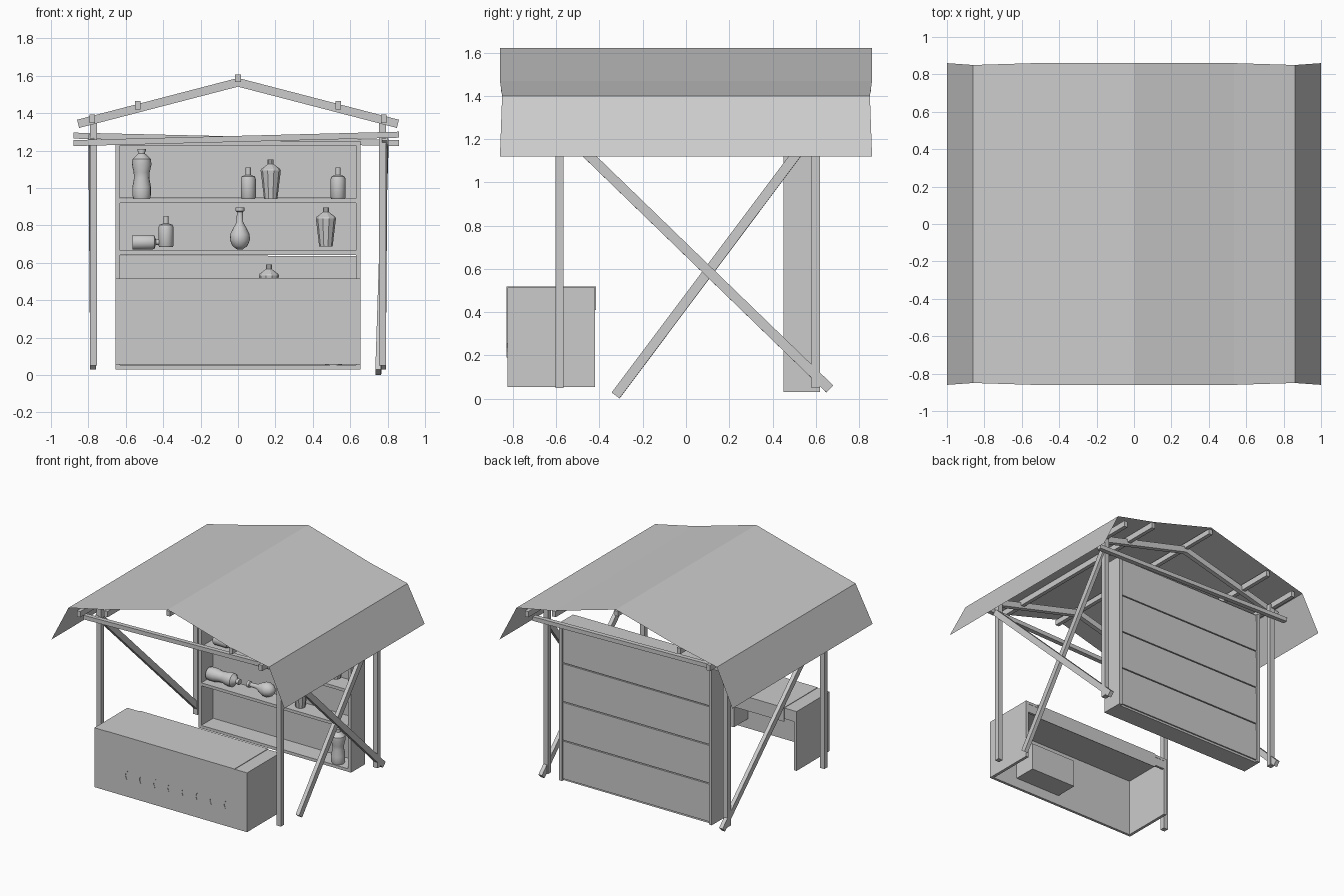
import bpy, math
from mathutils import Vector, Matrix


def mesh_obj(name, verts, faces):
    me = bpy.data.meshes.new(name)
    me.from_pydata(verts, [], faces)
    me.update()
    ob = bpy.data.objects.new(name, me)
    bpy.context.collection.objects.link(ob)
    return ob


CUBE = [(0, 1, 3, 2), (4, 6, 7, 5), (0, 4, 5, 1), (2, 3, 7, 6), (0, 2, 6, 4), (1, 5, 7, 3)]


def box(name, x0, x1, y0, y1, z0, z1):
    return mesh_obj(name, [(x, y, z) for x in (x0, x1) for y in (y0, y1) for z in (z0, z1)], CUBE)


def bar(name, a, b, w=0.04, h=0.04):
    """Rectangular timber running from a to b."""
    a, b = Vector(a), Vector(b)
    d = (b - a).normalized()
    up = Vector((0, 1, 0)) if abs(d.z) > 0.95 else Vector((0, 0, 1))
    s = d.cross(up).normalized()
    u = s.cross(d)
    vs = [p + s * i * w / 2 + u * j * h / 2 for p in (a, b) for i in (-1, 1) for j in (-1, 1)]
    return mesh_obj(name, vs, CUBE)


def lathe(name, profile, loc, sides=16, rot=(0, 0, 0), smooth=True):
    """Closed turned shape from (radius, height) pairs."""
    vs = [(r * math.cos(2 * math.pi * i / sides), r * math.sin(2 * math.pi * i / sides), z)
          for r, z in profile for i in range(sides)]
    fs = [(k * sides + i, k * sides + (i + 1) % sides, (k + 1) * sides + (i + 1) % sides, (k + 1) * sides + i)
          for k in range(len(profile) - 1) for i in range(sides)]
    fs += [tuple(reversed(range(sides))), tuple(range(len(vs) - sides, len(vs)))]
    ob = mesh_obj(name, vs, fs)
    ob.location, ob.rotation_euler = loc, rot
    if smooth:
        bpy.ops.object.select_all(action='DESELECT')
        ob.select_set(True)
        bpy.context.view_layer.objects.active = ob
        bpy.ops.object.shade_smooth_by_angle(angle=math.radians(40))
    return ob


# Canvas roof with hanging side flaps
roof = [(-1, 1.12), (-0.86, 1.40), (-0.535, 1.477), (0, 1.62), (0.535, 1.468), (0.86, 1.40), (1, 1.12)]
ends = [0.86, 0.85, 0.86, 0.86, 0.86, 0.85, 0.86]
mesh_obj("canvas_roof",
         [(x, s * e, z) for s in (-1, 1) for (x, z), e in zip(roof, ends)],
         [(i, i + 1, i + 8, i + 7) for i in range(6)])

# Purlins, posts and rafters
bar("ridge_purlin", (0, -0.855, 1.588), (0, 0.855, 1.588), 0.03, 0.04)
for s in (-1, 1):
    bar("middle_purlin", (s * 0.535, -0.855, 1.442), (s * 0.535, 0.855, 1.442), 0.03, 0.045)
    bar("eave_purlin", (s * 0.78, -0.84, 1.37), (s * 0.78, 0.84, 1.37), 0.03, 0.045)
    for y in (-0.585, 0.6):
        bar("post", (s * 0.772, y, 0.05), (s * 0.772, y, 1.38), 0.038, 0.038)
        bar("rafter", (0, y - 0.035, 1.565), (s * 0.855, y - 0.035, 1.343), 0.035, 0.045)

# Slightly crooked cross beams
bar("front_cross_beam", (-0.88, -0.62, 1.24), (0.86, -0.62, 1.285), 0.035, 0.032)
bar("back_cross_beam", (-0.88, 0.635, 1.28), (0.86, 0.635, 1.24), 0.035, 0.032)

# Diagonal side braces: one left, two right
bar("left_brace", (-0.775, 0.665, 0.045), (-0.785, -0.60, 1.27), 0.03, 0.045)
bar("right_brace_a", (0.775, 0.665, 0.045), (0.785, -0.60, 1.27), 0.03, 0.045)
bar("right_brace_b", (0.75, -0.325, 0.015), (0.79, 0.60, 1.25), 0.03, 0.045)

# Counter, open at the back and below
box("counter_top", -0.655, 0.655, -0.825, -0.42, 0.495, 0.515)
box("counter_front", -0.655, 0.655, -0.825, -0.805, 0.055, 0.495)
box("counter_apron", -0.635, 0.635, -0.44, -0.422, 0.43, 0.495)
box("counter_inner_box", 0.03, 0.42, -0.805, -0.63, 0.13, 0.34)
for s in (-1, 1):
    x0, x1 = sorted((s * 0.655, s * 0.633))
    box("counter_side", x0, x1, -0.805, -0.42, 0.055, 0.495)

# Table cloth with a scalloped front edge
edge = [(-0.55, 0.518), (-0.55, 0.255)]
for i in range(8):
    c = -0.4 + i * 0.121
    edge += [(c + dx, z) for dx, z in
             ((-0.035, 0.258), (-0.017, 0.235), (-0.014, 0.215), (-0.024, 0.19),
              (0.024, 0.19), (0.014, 0.215), (0.017, 0.235), (0.035, 0.258))]
edge += [(0.55, 0.255), (0.55, 0.518)]
cloth = mesh_obj("cloth_front", [(x, -0.829, z) for x, z in edge], [tuple(range(len(edge)))])
mod = cloth.modifiers.new("thickness", 'SOLIDIFY')
mod.thickness = 0.003
box("cloth_top", -0.55, 0.55, -0.829, -0.416, 0.515, 0.519)
box("cloth_back", -0.55, 0.55, -0.42, -0.416, 0.41, 0.515)

# Shelf unit
for s in (-1, 1):
    x0, x1 = sorted((s * 0.655, s * 0.63))
    box("shelf_side", x0, x1, 0.45, 0.62, 0.03, 1.25)
for z in (0.03, 0.36, 0.642, 0.92, 1.228):
    box("shelf_board", -0.63, 0.63, 0.45, 0.6, z, z + 0.023)
for i in range(4):
    z = 0.045 + i * 0.3
    bar("back_plank", (-0.63, 0.603, z + 0.148), (0.63, 0.603, z + 0.146), 0.015, 0.292)

# Bottles
WAVY = [(0.045, 0), (0.05, 0.02), (0.05, 0.06), (0.041, 0.11), (0.043, 0.14), (0.052, 0.18),
        (0.05, 0.21), (0.024, 0.235), (0.018, 0.24), (0.018, 0.25), (0.022, 0.25), (0.022, 0.265)]
SMALL = [(0.036, 0), (0.04, 0.006), (0.04, 0.105), (0.035, 0.118), (0.014, 0.126), (0.014, 0.165)]
TAPER = [(0.036, 0), (0.054, 0.15), (0.05, 0.158), (0.016, 0.183), (0.016, 0.208)]
FLASK = [(0.015, 0), (0.04, 0.018), (0.054, 0.05), (0.052, 0.08), (0.035, 0.115), (0.018, 0.145),
         (0.016, 0.2), (0.024, 0.205), (0.024, 0.225)]
Y = 0.53
lying = (0, math.radians(90), 0)
lathe("wavy_bottle", WAVY, (-0.515, Y, 0.944))
lathe("wavy_bottle", WAVY, (0.51, 0.5, 0.053))
for x, z in ((0.055, 0.944), (0.535, 0.944), (-0.385, 0.685)):
    lathe("small_bottle", SMALL, (x, Y, z))
lathe("lying_bottle", SMALL, (-0.565, Y, 0.71), rot=lying)
lathe("lying_bottle", WAVY, (-0.62, Y, 0.432), rot=lying)
lathe("lying_flask", FLASK, (-0.06, Y, 0.437), rot=(0, math.radians(-90), 0))
for x, z in ((0.175, 0.944), (0.47, 0.688), (0.165, 0.383)):
    lathe("tapered_bottle", TAPER, (x, Y, z), sides=10, smooth=False)
lathe("round_flask", FLASK, (0.01, Y, 0.672))
